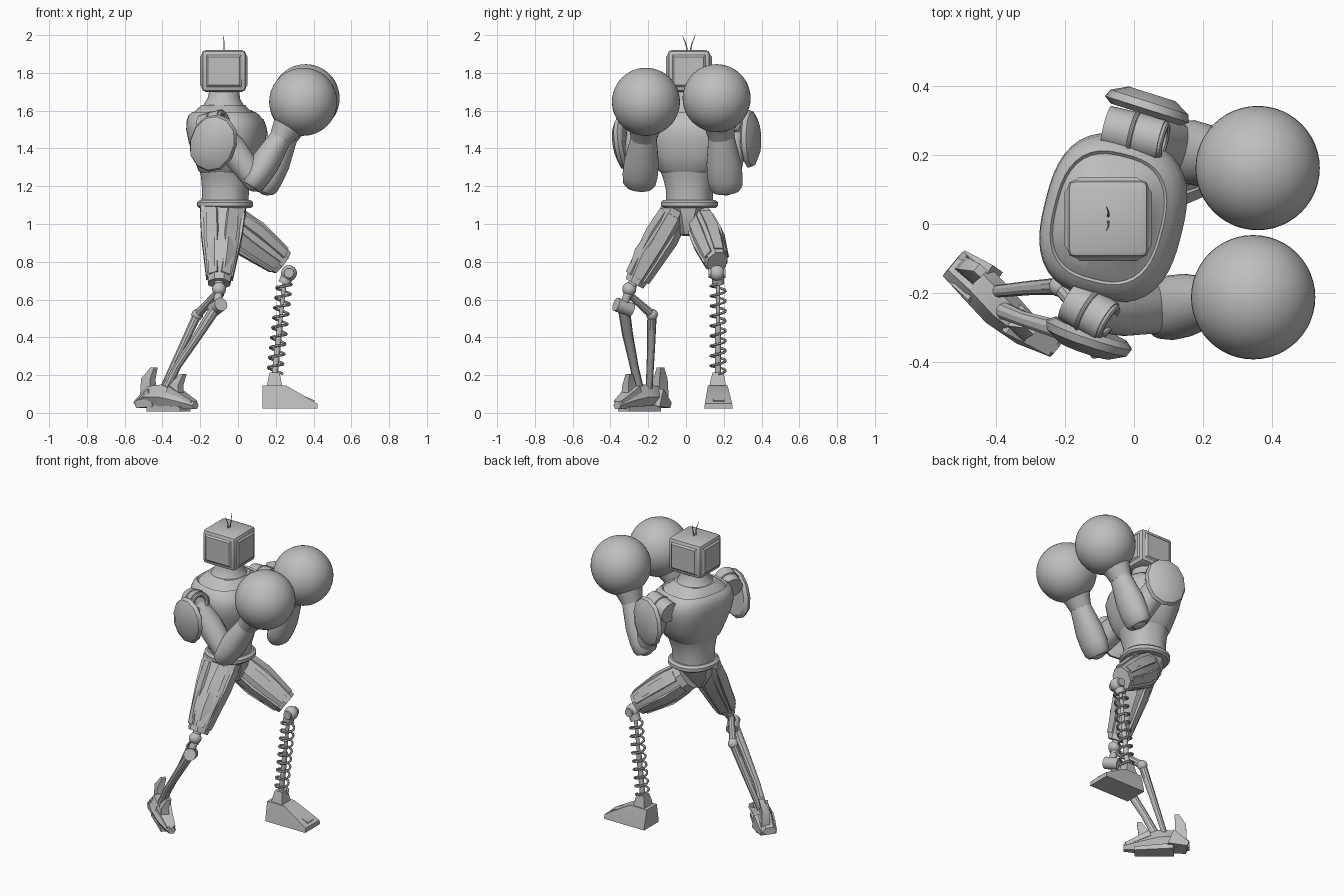
import bpy, bmesh
from math import sin, cos, pi, radians
from mathutils import Vector, Matrix

if "Cube" in bpy.data.objects:
    bpy.data.objects.remove(bpy.data.objects["Cube"])

GREY = bpy.data.materials.new("plain grey")
GREY.use_nodes = True
GREY.diffuse_color = (0.52, 0.52, 0.52, 1)
GREY.node_tree.nodes["Principled BSDF"].inputs["Base Color"].default_value = (0.52, 0.52, 0.52, 1)
parts = []


def finish(name, bm):
    bmesh.ops.recalc_face_normals(bm, faces=bm.faces)
    me = bpy.data.meshes.new(name)
    bm.to_mesh(me)
    bm.free()
    me.materials.append(GREY)
    ob = bpy.data.objects.new(name, me)
    bpy.context.collection.objects.link(ob)
    parts.append(ob)
    return ob


def frame(axis, ref):
    axis = Vector(axis).normalized()
    u = Vector(ref)
    u = (u - axis * u.dot(axis)).normalized()
    return u, axis.cross(u)


def loft(name, stations, n=24, ref=(1, 0, 0), power=2.0, axis=None):
    """Skin (centre, half size along ref, half size across) sections; n=4 gives boxes."""
    u, v = frame(axis or Vector(stations[-1][0]) - Vector(stations[0][0]), ref)
    size = 2 ** 0.5 if n == 4 else 1
    bm = bmesh.new()
    rings = []
    for c, a, b in stations:
        ring = []
        for i in range(n):
            t = 2 * pi * (i + 0.5) / n
            cu, cv = cos(t), sin(t)
            k = size / (abs(cu) ** power + abs(cv) ** power) ** (1 / power)
            ring.append(bm.verts.new(Vector(c) + u * (a * k * cu) + v * (b * k * cv)))
        rings.append(ring)
    for r0, r1 in zip(rings, rings[1:]):
        for i in range(n):
            j = (i + 1) % n
            bm.faces.new((r0[i], r0[j], r1[j], r1[i]))
    bm.faces.new(rings[0])
    bm.faces.new(rings[-1])
    return finish(name, bm)


def rod(name, p0, p1, r0, r1=None, n=20):
    r1 = r1 or r0
    ref = (0.31, 0.2, 0.93) if abs(p1[2] - p0[2]) < 0.15 else (1, 0.1, 0)
    return loft(name, [(p0, r0, r0), (p1, r1, r1)], n, ref)


def ball(name, c, r, seg=24):
    bm = bmesh.new()
    bmesh.ops.create_uvsphere(bm, u_segments=seg, v_segments=seg // 2, radius=r,
                              matrix=Matrix.Translation(c))
    return finish(name, bm)


def ring(name, c, axis, major, minor):
    bpy.ops.mesh.primitive_torus_add(major_radius=major, minor_radius=minor,
                                     major_segments=40, minor_segments=10, location=c)
    ob = bpy.context.object
    ob.name = name
    ob.rotation_euler = Vector(axis).to_track_quat("Z", "Y").to_euler()
    ob.data.materials.append(GREY)
    parts.append(ob)


# Head: bevelled box with shallow raised panels on its four sides
bm = bmesh.new()
bmesh.ops.create_cube(bm, size=1, matrix=Matrix.Translation((-0.075, 0.015, 1.81))
                      @ Matrix.Diagonal((0.235, 0.225, 0.22, 1)))
bmesh.ops.bevel(bm, geom=list(bm.edges), offset=0.022, segments=2, affect="EDGES", profile=0.5)
big = [f for f in bm.faces if f.calc_area() > 0.02 and abs(f.normal.z) < 0.5]
bmesh.ops.inset_individual(bm, faces=big, thickness=0.004, depth=0)
bmesh.ops.inset_individual(bm, faces=big, thickness=0.014, depth=0.009)
finish("head", bm)
for s in (-1, 1):
    loft("antenna", [((-0.075, 0.015 + 0.006 * s, 1.91), 0.004, 0.004),
                     ((-0.073, 0.015 + 0.018 * s, 1.96), 0.003, 0.003),
                     ((-0.08, 0.015 + 0.035 * s, 2.0), 0.001, 0.001)], 6)

# Torso: abdomen, chest and neck as stacked rounded sections, turned a little
turn = (cos(radians(-14)), sin(radians(-14)), 0)


def torso(name, rows, power):
    return loft(name, [((-0.06 + dx, 0.018, z), a, b) for z, dx, a, b in rows],
                48, turn, power, (0, 0, 1))


torso("abdomen", [(1.09, -0.01, 0.122, 0.124), (1.18, -0.006, 0.122, 0.122),
                  (1.25, 0, 0.133, 0.14), (1.31, 0.002, 0.148, 0.166), (1.36, 0.004, 0.16, 0.185)], 2.3)
torso("chest", [(1.27, 0, 0.132, 0.145), (1.285, 0.002, 0.146, 0.163), (1.36, 0.005, 0.173, 0.2),
                (1.43, 0.002, 0.192, 0.226), (1.50, 0, 0.203, 0.24), (1.545, -0.006, 0.195, 0.232),
                (1.575, -0.014, 0.178, 0.212), (1.592, -0.014, 0.16, 0.19),
                (1.584, -0.014, 0.153, 0.182), (1.60, -0.02, 0.138, 0.162),
                (1.63, -0.017, 0.11, 0.115)], 2.7)
torso("neck", [(1.59, -0.02, 0.13, 0.14), (1.635, -0.017, 0.103, 0.105),
               (1.665, -0.015, 0.086, 0.086), (1.72, -0.012, 0.077, 0.077)], 2)
torso("belt", [(1.085, -0.008, 0.135, 0.138), (1.095, -0.008, 0.146, 0.15),
               (1.115, -0.008, 0.146, 0.15), (1.127, -0.008, 0.132, 0.136)], 2.2)
loft("pelvis", [((-0.07, 0.01, 1.1), 0.125, 0.125), ((-0.065, 0.01, 1.03), 0.115, 0.085),
                ((-0.06, 0.005, 0.94), 0.07, 0.035)], 8)


# Arms: shoulder barrel, socket ring, upper arm, elbow, forearm, cuff and round glove
def arm(side, back, front, elbow, wrist, glove, pad_in, pad_out, lean):
    back, front, w0, w1 = Vector(back), Vector(front), Vector(elbow), Vector(wrist)
    mid = (back + front) / 2
    rod(side + "_shoulder", back, front, 0.064)
    ring(side + "_shoulder_cap", front, front - back, 0.045, 0.013)
    ring(side + "_shoulder_band", mid, front - back, 0.062, 0.007)
    loft(side + "_upper_arm", [(mid, 0.058, 0.058), (mid.lerp(w0, 0.45), 0.078, 0.076),
                               (w0, 0.064, 0.07)], 20)
    ball(side + "_elbow", elbow, 0.064)
    d = (w1 - w0).normalized()
    loft(side + "_forearm", [(w0 - d * 0.045, 0.05, 0.07), (w0 - d * 0.025, 0.064, 0.086),
                             (w0 + d * 0.03, 0.072, 0.094), (w0.lerp(w1, 0.4), 0.076, 0.092),
                             (w1, 0.057, 0.066)], 24)
    loft(side + "_cuff", [(w1 - d * 0.02, 0.061, 0.069), (w1 + d * 0.03, 0.075, 0.08),
                          (Vector(glove), 0.14, 0.14)], 24)
    ball(side + "_glove", glove, 0.18, 48)
    # faceted oval shoulder shield
    p0, p1 = Vector(pad_in), Vector(pad_out)
    loft(side + "_shoulder_shield", [(p0, 0.105, 0.13), (p0.lerp(p1, 0.25), 0.127, 0.154),
                                     (p0.lerp(p1, 0.6), 0.118, 0.145), (p1, 0.07, 0.095)],
         12, (1, 0, lean), 2.2)


arm("right", (-0.185, -0.22, 1.515), (-0.078, -0.283, 1.545), (0.09, -0.245, 1.235),
    (0.235, -0.222, 1.47), (0.345, -0.212, 1.647), (-0.125, -0.305, 1.43), (-0.145, -0.367, 1.425), -0.4)
arm("left", (-0.08, 0.28, 1.515), (0.08, 0.242, 1.54), (0.155, 0.21, 1.215),
    (0.265, 0.185, 1.48), (0.358, 0.162, 1.666), (0.033, 0.317, 1.45), (0.052, 0.377, 1.45), -0.1)


# Thighs: faceted shells with wide, thin armour plates around them
def thigh(side, rows, ref):
    loft(side + "_thigh", rows, 8, ref, 2.6)
    u, v = frame(Vector(rows[-1][0]) - Vector(rows[0][0]), ref)
    for k in range(6):
        t = pi * k / 3
        out = u * cos(t) + v * sin(t)
        plate = []
        for f, grow in ((0.12, 0.93), (0.45, 1.0), (0.93, 0.96)):
            i = int(f * (len(rows) - 1))
            g = f * (len(rows) - 1) - i
            (c0, a0, b0), (c1, a1, b1) = rows[i], rows[i + 1]
            c = Vector(c0).lerp(Vector(c1), g)
            a, b = a0 + (a1 - a0) * g, b0 + (b1 - b0) * g
            r = u * (a * cos(t)) + v * (b * sin(t))
            plate.append((c + r * grow, 0.008, 0.42 * min(a, b)))
        loft(side + "_thigh_plate", plate, 4, out)


thigh("right", [((-0.08, -0.05, 1.08), 0.125, 0.07), ((-0.085, -0.09, 0.99), 0.108, 0.077),
                ((-0.09, -0.20, 0.83), 0.084, 0.082), ((-0.10, -0.272, 0.685), 0.06, 0.055)], (1, 0, 0))
thigh("left", [((-0.06, 0.07, 1.025), 0.09, 0.07), ((0.03, 0.105, 0.95), 0.1, 0.075),
               ((0.14, 0.14, 0.868), 0.09, 0.073), ((0.235, 0.165, 0.795), 0.07, 0.055)], (0, 0, 1))

# Right lower leg: two jointed struts
ball("right_knee", (-0.10, -0.30, 0.655), 0.037)
rod("right_knee_neck", (-0.10, -0.275, 0.70), (-0.10, -0.31, 0.62), 0.025)
rod("right_knee_link", (-0.10, -0.305, 0.64), (-0.115, -0.335, 0.55), 0.022)
rod("right_knee_barrel", (-0.09, -0.37, 0.575), (-0.13, -0.29, 0.545), 0.037)
rod("rear_link", (-0.11, -0.31, 0.635), (-0.215, -0.18, 0.52), 0.018, 0.024, 10)
ball("rear_link_joint", (-0.215, -0.18, 0.52), 0.031)
loft("rear_strut", [((-0.215, -0.18, 0.52), 0.025, 0.025), ((-0.30, -0.185, 0.34), 0.02, 0.021),
                    ((-0.40, -0.195, 0.13), 0.015, 0.018)], 10)
loft("front_strut", [((-0.115, -0.33, 0.56), 0.03, 0.032), ((-0.205, -0.31, 0.42), 0.025, 0.029),
                     ((-0.32, -0.275, 0.25), 0.021, 0.023), ((-0.38, -0.25, 0.13), 0.026, 0.026)], 10)

# Right foot: angular body, side flaps and upright fins
up = (0, 0, 1)
loft("right_foot", [((-0.525, -0.115, 0.055), 0.025, 0.045), ((-0.46, -0.165, 0.085), 0.065, 0.06),
                    ((-0.39, -0.24, 0.085), 0.075, 0.06), ((-0.31, -0.31, 0.065), 0.052, 0.047),
                    ((-0.225, -0.365, 0.04), 0.022, 0.026)], 6, up)
loft("right_heel_flap", [((-0.515, -0.12, 0.04), 0.015, 0.05), ((-0.43, -0.18, 0.08), 0.05, 0.062)], 4, up)
loft("right_toe_plate", [((-0.35, -0.275, 0.125), 0.018, 0.046), ((-0.235, -0.358, 0.055), 0.01, 0.026)], 4, up)
loft("right_sole", [((-0.45, -0.17, 0.025), 0.018, 0.05), ((-0.28, -0.33, 0.02), 0.012, 0.04)], 4, up)
for x, y, lean, z in ((-0.46, -0.135, 0.015, 0.24), (-0.31, -0.30, 0.018, 0.205)):
    loft("right_foot_fin", [((x - lean, y, 0.08), 0.036, 0.026), ((x - lean, y, z - 0.06), 0.032, 0.022),
                            ((x + lean, y, z), 0.014, 0.014)], 4, (1, -0.9, 0), axis=up)

# Left lower leg: coil spring round a central piston
ball("left_knee", (0.27, 0.165, 0.74), 0.042)
rod("left_knee_pin", (0.27, 0.12, 0.74), (0.27, 0.21, 0.74), 0.026)
top, foot = Vector((0.245, 0.17, 0.685)), Vector((0.195, 0.17, 0.21))
rod("spring_top_cap", top, (0.265, 0.168, 0.735), 0.032, n=16)
rod("piston_outer", foot, foot.lerp(top, 0.55), 0.016)
rod("piston_inner", foot, top, 0.011)
u, v = frame(top - foot, (1, 0, 0))
turns, steps = 9, 20
curve = bpy.data.curves.new("coil_spring", "CURVE")
curve.dimensions = "3D"
curve.bevel_depth, curve.bevel_resolution = 0.007, 1
line = curve.splines.new("POLY")
line.points.add(turns * steps)
for i, p in enumerate(line.points):
    t = 2 * pi * i / steps
    p.co = (*(foot.lerp(top, i / (turns * steps)) + (u * cos(t) + v * sin(t)) * 0.039), 1)
spring = bpy.data.objects.new("coil_spring", curve)
bpy.context.collection.objects.link(spring)
curve.materials.append(GREY)
bpy.ops.object.select_all(action="DESELECT")
spring.select_set(True)
bpy.context.view_layer.objects.active = spring
bpy.ops.object.convert(target="MESH")
parts.append(bpy.context.object)

# Left foot: wedge boot with sloping sides, instep ridge and ankle block
loft("left_foot", [((0.275, 0.172, 0.022), 0.145, 0.076), ((0.275, 0.172, 0.05), 0.145, 0.072),
                   ((0.192, 0.168, 0.145), 0.062, 0.052)], 4, axis=up)
loft("left_instep", [((0.20, 0.168, 0.13), 0.022, 0.036), ((0.40, 0.175, 0.055), 0.012, 0.03)], 4, up)
loft("left_ankle", [((0.195, 0.168, 0.12), 0.045, 0.048), ((0.193, 0.168, 0.175), 0.034, 0.038),
                    ((0.194, 0.17, 0.215), 0.026, 0.028)], 4, axis=up)

# Smooth the round parts while keeping hard edges
bpy.ops.object.select_all(action="DESELECT")
for ob in parts:
    ob.select_set(True)
bpy.context.view_layer.objects.active = parts[0]
bpy.ops.object.shade_smooth_by_angle(angle=radians(32))
